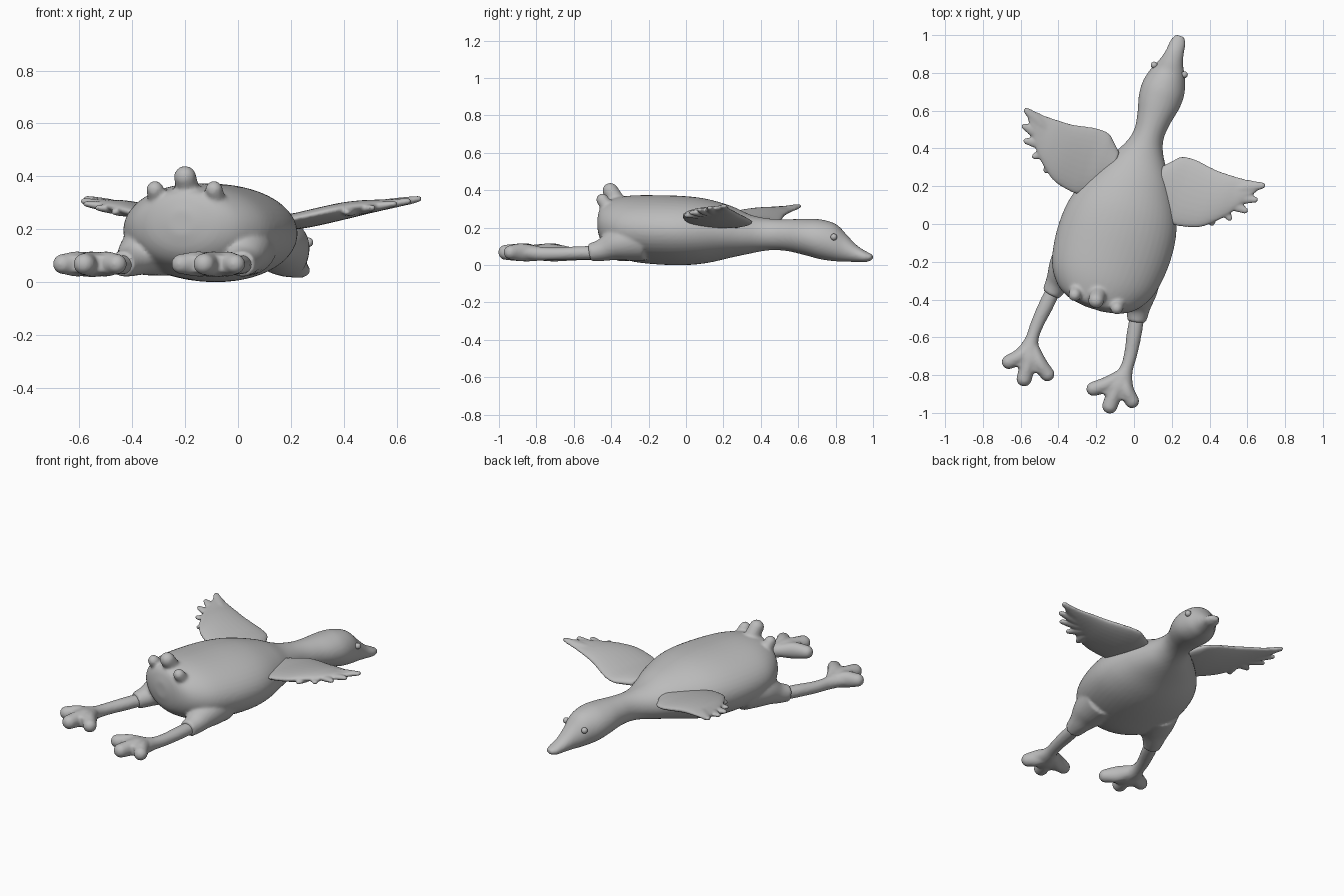
import bpy, bmesh, math
from mathutils import Vector, Matrix

if "Cube" in bpy.data.objects:
    bpy.data.objects.remove(bpy.data.objects["Cube"], do_unlink=True)

# The bird is symmetric in its own frame, which is turned on the ground
FRAME = Matrix.Translation((-0.072, 0, 0)) @ Matrix.Rotation(math.radians(-17.6), 4, 'Z')
X, Y, Z = Vector((1, 0, 0)), Vector((0, 1, 0)), Vector((0, 0, 1))

grey = bpy.data.materials.new("plain_grey")
grey.use_nodes = True
grey.diffuse_color = (0.5, 0.5, 0.5, 1)
grey.node_tree.nodes["Principled BSDF"].inputs["Base Color"].default_value = (0.5, 0.5, 0.5, 1)


def spline(points, steps=5):
    """Catmull-Rom curve through tuples of any length."""
    pts = [Vector(p) for p in points]
    out = []
    for i in range(len(pts) - 1):
        a, b, c, d = pts[max(i - 1, 0)], pts[i], pts[i + 1], pts[min(i + 2, len(pts) - 1)]
        for k in range(steps):
            t = k / steps
            out.append(b + (c - a) * (t / 2) + (a * 2 - b * 5 + c * 4 - d) * (t * t / 2)
                       + (b * 3 - a - c * 3 + d) * (t ** 3 / 2))
    return out + [pts[-1]]


def loft(bm, stations, side=None, up=None, round_end=False, n=28):
    """Elliptical rings (x, y, z, side radius, up radius) joined into a solid."""
    path = spline(stations)
    rings = []
    for i, p in enumerate(path):
        c = Vector(p[:3])
        tangent = (Vector(path[min(i + 1, len(path) - 1)][:3])
                   - Vector(path[max(i - 1, 0)][:3])).normalized()
        s = side or tangent.cross(Z).normalized()
        u = up or s.cross(tangent)
        ra, rb = max(p[3], .004), max(p[4], .004)
        rings.append([bm.verts.new(c + s * ra * math.cos(math.tau * k / n)
                                   + u * rb * math.sin(math.tau * k / n)) for k in range(n)])
    for a, b in zip(rings, rings[1:]):
        for k in range(n):
            bm.faces.new((a[k], a[(k + 1) % n], b[(k + 1) % n], b[k]))
    bm.faces.new(rings[0])
    bm.faces.new(rings[-1])
    if round_end:
        basis = Matrix((s * ra, tangent * ra, u * rb)).transposed().to_4x4()
        bmesh.ops.create_icosphere(bm, subdivisions=3, radius=1,
                                   matrix=Matrix.Translation(c) @ basis)


def finish(name, bm, voxel=0, smooth=4):
    """Turn the solids into one smooth object."""
    bmesh.ops.recalc_face_normals(bm, faces=bm.faces)
    for f in bm.faces:
        f.smooth = True
    mesh = bpy.data.meshes.new(name)
    bm.to_mesh(mesh)
    bm.free()
    mesh.materials.append(grey)
    ob = bpy.data.objects.new(name, mesh)
    bpy.context.collection.objects.link(ob)
    ob.matrix_world = FRAME
    if voxel:
        fuse = ob.modifiers.new("fuse", 'REMESH')
        fuse.mode = 'VOXEL'
        fuse.voxel_size = voxel
        fuse.use_smooth_shade = True
        soft = ob.modifiers.new("soften", 'SMOOTH')
        soft.factor = 0.5
        soft.iterations = smooth


# Body, neck, head and bill: position along axis, half width, bottom, top
PROFILE = [(-.472, .05, .18, .27), (-.45, .15, .11, .335), (-.40, .225, .06, .357),
           (-.3, .285, .02, .372), (-.15, .31, .003, .373), (0, .305, 0, .368),
           (.12, .272, .012, .352), (.25, .205, .04, .315), (.35, .145, .06, .272),
           (.43, .1, .075, .253), (.5, .082, .08, .246), (.58, .09, .073, .245),
           (.68, .113, .05, .247), (.76, .115, .03, .243), (.84, .092, .02, .218),
           (.9, .063, .018, .16), (.96, .047, .016, .103), (1.01, .042, .016, .073),
           (1.045, .024, .028, .056)]
bm = bmesh.new()
loft(bm, [(0, s, (lo + hi) / 2, w, (hi - lo) / 2) for s, w, lo, hi in PROFILE], X, Z, n=48)

# Tail knobs and thighs grow out of the body
loft(bm, [(0, -.37, .3, .05, .05), (0, -.4, .36, .044, .044), (0, -.425, .398, .042, .042)],
     round_end=True)
for m in (-1, 1):
    loft(bm, [(m * .11, -.37, .27, .045, .045), (m * .116, -.41, .32, .036, .036),
              (m * .117, -.432, .35, .033, .033)], round_end=True)
    loft(bm, [(m * .17, -.2, .14, .12, .12), (m * .2, -.32, .112, .1, .09),
              (m * .224, -.4, .08, .065, .06), (m * .238, -.465, .067, .05, .048)])
finish("body", bm, .009, 5)

# Wing sections: distance out, trailing edge, leading edge, height, half thickness
WING = [(.12, .22, .36, .22, .025), (.17, .16, .41, .225, .028), (.2, .12, .437, .228, .03),
        (.25, .088, .446, .235, .031), (.3, .083, .442, .245, .032), (.4, .108, .426, .267, .032),
        (.47, .16, .424, .281, .028), (.53, .22, .425, .29, .022), (.59, .31, .43, .3, .016),
        (.64, .39, .437, .308, .012)]
# Feather tips: distance out, position along axis, height
FEATHERS = [(.655, .422, .314), (.64, .338, .305), (.607, .268, .295),
            (.54, .205, .28), (.46, .152, .265)]

for m, word in ((1, "left"), (-1, "right")):
    bm = bmesh.new()
    loft(bm, [(m * t, (a + b) / 2, z, (b - a) / 2, h) for t, a, b, z, h in WING], Y, Z)
    for t, s, z in FEATHERS:
        base = Vector((m * .42, .3, .27))
        tip = Vector((m * t, s, z))
        mid = base.lerp(tip, .6)
        loft(bm, [(*base, .03, .02), (*mid, .034, .019), (*tip, .017, .012)], round_end=True)
    finish(word + "_wing", bm, .007, 3)

    # Shin, webbed foot and three toes
    bm = bmesh.new()
    loft(bm, [(m * .23, -.42, .067, .038, .036), (m * .245, -.53, .064, .04, .036),
              (m * .26, -.64, .06, .035, .034), (m * .262, -.72, .06, .035, .036),
              (m * .255, -.78, .064, .06, .043), (m * .242, -.83, .067, .1, .048),
              (m * .237, -.885, .068, .11, .035)], X, Z)
    for t, s, r in ((.128, -.875, .038), (.238, -.935, .041), (.342, -.875, .038)):
        loft(bm, [(m * .252, -.76, .064, .035, .035), (m * (t + .25) / 2, -.83, .068, .04, .048),
                  (m * t, s, .068, r, r)], round_end=True)
    finish(word + "_leg", bm, .008, 4)

    # Eye bead
    bm = bmesh.new()
    bmesh.ops.create_uvsphere(bm, u_segments=20, v_segments=12, radius=.018,
                              matrix=Matrix.Translation((m * .084, .856, .15)))
    finish(word + "_eye", bm)
